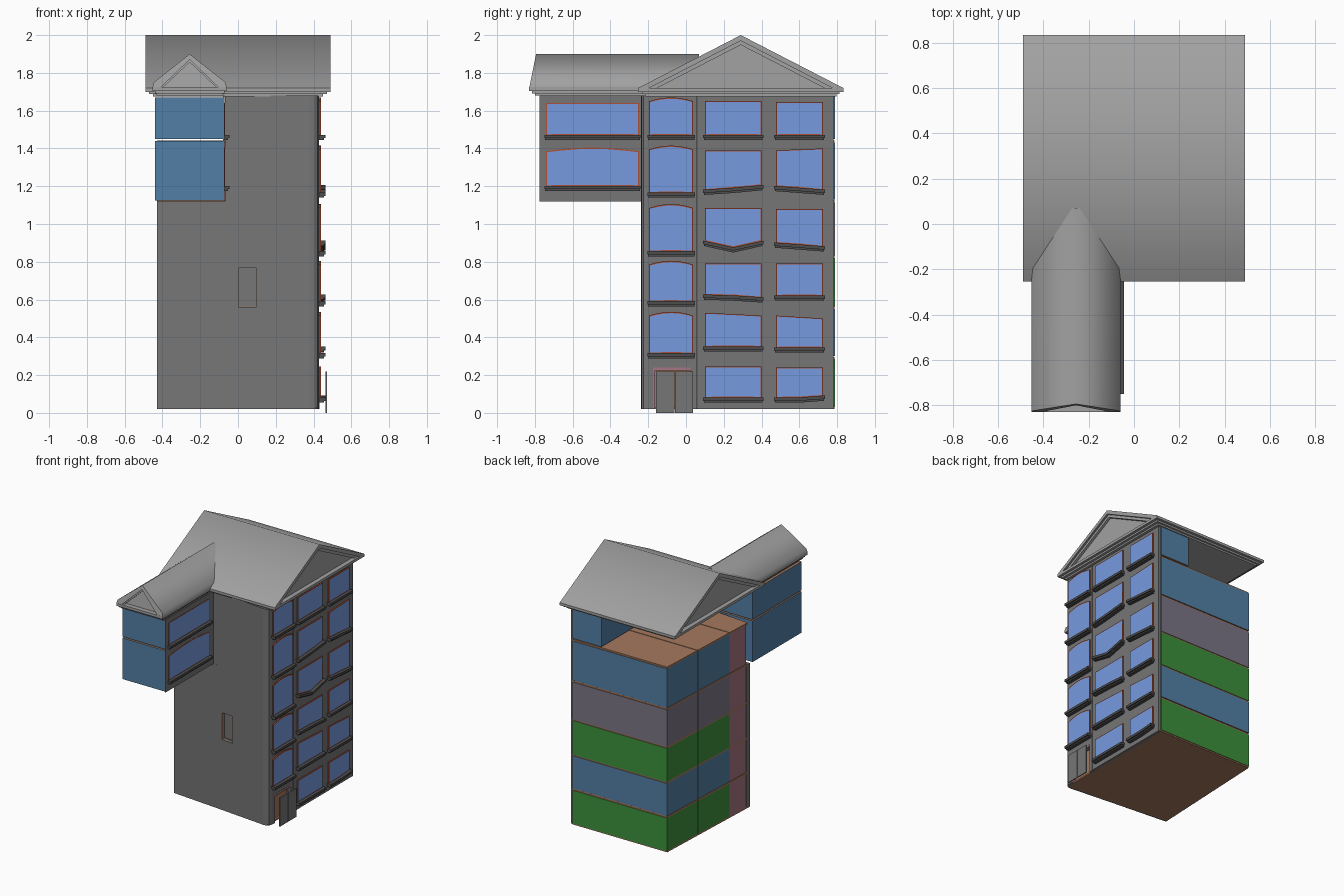
import bpy, bmesh, math

if "Cube" in bpy.data.objects:
    bpy.data.objects.remove(bpy.data.objects["Cube"])

def material(name, rgb):
    m = bpy.data.materials.new(name)
    m.diffuse_color = (*rgb, 1)
    m.use_nodes = True
    m.node_tree.nodes["Principled BSDF"].inputs["Base Color"].default_value = m.diffuse_color
    return m

WALL = material("wall grey", (0.18, 0.18, 0.18))
ROOF = material("roof grey", (0.36, 0.36, 0.36))
TRIM = material("dark trim", (0.075, 0.075, 0.075))
GLASS = material("window blue", (0.18, 0.33, 0.74))
FRAME = material("frame rust", (0.42, 0.08, 0.035))
GREEN = material("room green", (0.045, 0.28, 0.045))
BLUE = material("room blue", (0.085, 0.215, 0.38))
PURPLE = material("room mauve", (0.20, 0.18, 0.24))
PINK = material("stair pink", (0.38, 0.18, 0.23))
TAN = material("floor tan", (0.38, 0.19, 0.11))

def finish(name, bm, *mats, smooth=None):
    bmesh.ops.recalc_face_normals(bm, faces=bm.faces[:])
    me = bpy.data.meshes.new(name)
    bm.to_mesh(me)
    bm.free()
    for m in mats:
        me.materials.append(m)
    ob = bpy.data.objects.new(name, me)
    bpy.context.collection.objects.link(ob)
    if smooth:
        me.shade_smooth()
        me.set_sharp_from_angle(angle=math.radians(smooth))
    return ob

def skew(co):
    """The plan is not square: front wall runs back to the left, left side leans in."""
    if co.y < -0.1:
        co.y += (0.4 - co.x) * 0.096
    if co.x < -0.3:
        co.x = -0.39 - 0.042 * (0.79 - co.y)

def boxes(name, specs, mat, cap=None, warp=None):
    """Boxes given as x0,x1,y0,y1,z0,z1; cap colours the level faces."""
    bm = bmesh.new()
    for x0, x1, y0, y1, z0, z1 in specs:
        for v in bmesh.ops.create_cube(bm, size=1)["verts"]:
            v.co = (x1 if v.co.x > 0 else x0, y1 if v.co.y > 0 else y0, z1 if v.co.z > 0 else z0)
            if warp:
                warp(v.co)
    if cap:
        bm.normal_update()
        for f in bm.faces:
            f.material_index = int(abs(f.normal.z) > 0.5)
    return finish(name, bm, mat, *([cap] if cap else []))

def prism(name, axis, pts, a, b, mat, lean=0, smooth=None):
    """Extrude a 2D profile along an axis; lean slopes the first end with height."""
    def place(p, t):
        u, v = p
        return {"x": (t, u, v), "y": (u, t, v), "z": (u, v, t)}[axis]
    bm = bmesh.new()
    r0 = [bm.verts.new(place(p, a + lean * (p[1] - 1.72))) for p in pts]
    r1 = [bm.verts.new(place(p, b)) for p in pts]
    n = len(pts)
    bm.faces.new(r0)
    bm.faces.new(r1[::-1])
    for i in range(n):
        bm.faces.new((r0[i], r1[i], r1[(i + 1) % n], r0[(i + 1) % n]))
    return finish(name, bm, mat, smooth=smooth)

def chevron(c, h, z0, z1, t):
    k = h * t / (z1 - z0)
    return [(c - h, z0), (c, z1), (c + h, z0), (c + h - k, z0), (c, z1 - t), (c - h + k, z0)]

def window(name, x, y0, y1, bl, bm_, br, tl, tr, arch=0):
    """Framed pane facing +x, with a sill following its lower edge."""
    ym = (y0 + y1) / 2
    pts = [(y0, bl), (ym, bm_), (y1, br)]
    steps = 6 if arch else 1
    for i in range(steps + 1):
        s = i / steps
        pts.append((y1 + (y0 - y1) * s, tr + (tl - tr) * s + arch * (1 - (2 * s - 1) ** 2)))
    bm = bmesh.new()
    back = [bm.verts.new((x, *p)) for p in pts]
    front = [bm.verts.new((x + 0.009, *p)) for p in pts]
    n = len(pts)
    for i in range(n):
        bm.faces.new((back[i], back[(i + 1) % n], front[(i + 1) % n], front[i]))
    pane = bm.faces.new(front)
    bm.normal_update()
    bmesh.ops.inset_individual(bm, faces=[pane], thickness=0.007, depth=0)
    pane.material_index = 1
    finish(name, bm, FRAME, GLASS)
    for part, top, low, out, e in (("sill", 0.002, 0.016, 0.034, 0.010), ("sill_bracket", -0.016, 0.026, 0.024, 0.006)):
        prof = [(y0 - e, bl + top), (ym, bm_ + top), (y1 + e, br + top),
                (y1 + e, br - low), (ym, bm_ - low), (y0 - e, bl - low)]
        prism(f"{name}_{part}", "x", prof, x - 0.002, x + out, TRIM)

# Stacked rooms, open to view at the back and left
floors = [(0.03, 0.285, GREEN), (0.30, 0.55, BLUE), (0.56, 0.82, GREEN),
          (0.83, 1.115, PURPLE), (1.13, 1.43, BLUE)]
for i, (z0, z1, mat) in enumerate(floors):
    boxes(f"rooms_floor_{i + 1}", [(-0.39, 0.41, 0.075, 0.435, z0, z1), (-0.39, 0.41, 0.441, 0.79, z0, z1)], mat, TAN, skew)
    boxes(f"stairwell_floor_{i + 1}", [(-0.39, 0.39, -0.195, 0.07, z0, z1)], PINK, TAN, skew)
    boxes(f"floor_slab_{i + 1}", [(-0.39, 0.41, -0.21, 0.07, z1 - 0.002, z1 + 0.012), (-0.39, 0.41, 0.075, 0.435, z1 - 0.002, z1 + 0.012),
                                  (-0.39, 0.41, 0.441, 0.785, z1 - 0.002, z1 + 0.012)], TAN, None, skew)
boxes("attic_room", [(0.165, 0.41, 0.02, 0.79, 1.45, 1.675)], BLUE, TAN)
boxes("ground_slab", [(-0.39, 0.415, -0.23, 0.785, 0.02, 0.032)], TAN, None, skew)

# Front wall, with a small opening
boxes("front_wall", [(-0.39, 0.0, -0.24, -0.20, 0.02, 1.12), (0.10, 0.38, -0.24, -0.20, 0.02, 1.12),
                     (0.0, 0.10, -0.24, -0.20, 0.02, 0.56), (0.0, 0.10, -0.24, -0.20, 0.77, 1.12),
                     (-0.07, 0.38, -0.24, -0.20, 1.12, 1.68), (0.0, 0.10, -0.204, -0.197, 0.56, 0.77)], WALL, None, skew)
boxes("opening_reveal", [(0.0, 0.003, -0.239, -0.205, 0.56, 0.766), (0.097, 0.10, -0.239, -0.205, 0.56, 0.766)], TAN, None, skew)
boxes("opening_head", [(0.0, 0.10, -0.239, -0.205, 0.766, 0.77)], PINK, None, skew)
prism("rounded_corner", "z", [(0.38, -0.238), (0.405, -0.236), (0.422, -0.225), (0.43, -0.20), (0.405, -0.195), (0.38, -0.198)],
      0.02, 1.68, WALL)

# Right facade with doorway
boxes("right_wall", [(0.405, 0.43, -0.20, -0.17, 0.02, 0.24), (0.405, 0.43, 0.025, 0.053, 0.02, 0.24),
                     (0.405, 0.43, -0.20, 0.053, 0.24, 1.68), (0.405, 0.43, 0.06, 0.78, 0.02, 1.68)], WALL)
boxes("facade_joint", [(0.405, 0.424, 0.053, 0.06, 0.02, 1.68)], TRIM)
boxes("door_surround", [(0.40, 0.431, -0.174, -0.164, 0.02, 0.24), (0.40, 0.431, -0.174, 0.025, 0.225, 0.24)], PINK)
boxes("door_recess", [(0.391, 0.40, -0.17, 0.025, 0.02, 0.24)], TAN)
boxes("door_leaves", [(0.462, 0.47, -0.16, -0.062, 0.0, 0.22), (0.462, 0.47, -0.059, 0.036, 0.0, 0.22)], WALL)

# Facade windows: lower edge left, middle, right, then top left, top right
for i, (b, t) in enumerate([(0.315, 0.515), (0.59, 0.785), (0.855, 1.085), (1.165, 1.395), (1.47, 1.65)]):
    window(f"stair_window_{i + 2}", 0.43, -0.195, 0.038, b, b, b, t, t, 0.02)
middle = [(0.08, 0.08, 0.08, 0.245, 0.245), (0.35, 0.35, 0.35, 0.53, 0.515), (0.625, 0.62, 0.61, 0.79, 0.79),
          (0.91, 0.875, 0.91, 1.085, 1.085), (1.18, 1.19, 1.205, 1.39, 1.39), (1.47, 1.47, 1.47, 1.65, 1.65)]
rear = [(0.08, 0.08, 0.09, 0.24, 0.24), (0.345, 0.345, 0.345, 0.515, 0.50), (0.62, 0.62, 0.62, 0.79, 0.79),
        (0.90, 0.89, 0.88, 1.08, 1.08), (1.20, 1.19, 1.18, 1.39, 1.40), (1.47, 1.47, 1.47, 1.645, 1.645)]
for i in range(6):
    window(f"middle_window_{i + 1}", 0.43, 0.10, 0.40, *middle[i])
    window(f"rear_window_{i + 1}", 0.43, 0.477, 0.725, *rear[i])

# Overhanging wing, two floors
boxes("wing_rooms", [(-0.44, -0.079, -0.775, -0.18, 1.125, 1.44), (-0.44, -0.079, -0.775, -0.18, 1.45, 1.67)], BLUE, TAN)
boxes("wing_wall", [(-0.079, -0.071, -0.775, -0.18, 1.12, 1.68)], WALL)
window("wing_lower_window", -0.078, -0.74, -0.25, 1.20, 1.20, 1.20, 1.385, 1.385, 0.02)
window("wing_upper_window", -0.078, -0.74, -0.25, 1.47, 1.47, 1.47, 1.64, 1.64)

# Main roof: stepped cornice, raking mouldings, recessed gable
MC, MH = 0.29, 0.543
boxes("main_cornice", [(-0.49, 0.49, MC - MH, MC + MH, 1.70, 1.72),
                       (-0.47, 0.47, MC - MH + 0.02, MC + MH - 0.02, 1.687, 1.70),
                       (-0.45, 0.45, MC - MH + 0.035, MC + MH - 0.035, 1.675, 1.687)], ROOF)
prism("main_roof", "x", chevron(MC, MH, 1.72, 2.0, 0.03), -0.49, 0.49, ROOF, smooth=60)
prism("main_raking_moulding", "x", chevron(MC, MH - 0.058, 1.72, 1.97, 0.022), -0.475, 0.475, ROOF)
prism("main_gable", "x", [(MC - 0.45, 1.72), (MC + 0.45, 1.72), (MC, 1.952)], -0.456, 0.456, ROOF)

# Wing roof, running into the main slope
WC, WH = -0.256, 0.196
boxes("wing_cornice", [(WC - WH, WC + WH, -0.83, -0.20, 1.705, 1.725),
                       (WC - WH + 0.012, WC + WH - 0.012, -0.815, -0.20, 1.692, 1.705),
                       (WC - WH + 0.02, WC + WH - 0.02, -0.80, -0.20, 1.68, 1.692)], ROOF)
wing_profile = [(WC - WH, 1.725), (WC - WH + 0.006, 1.75), (WC, 1.9), (WC + WH - 0.006, 1.75), (WC + WH, 1.725),
                (WC + WH - 0.045, 1.725), (WC, 1.87), (WC - WH + 0.045, 1.725)]
prism("wing_roof", "y", wing_profile, -0.83, 0.07, ROOF, lean=0.2, smooth=78)
prism("wing_raking_moulding", "y", chevron(WC, WH - 0.04, 1.725, 1.872, 0.016), -0.815, -0.20, ROOF, lean=0.2)
prism("wing_gable", "y", [(WC - 0.14, 1.725), (WC + 0.14, 1.725), (WC, 1.858)], -0.795, -0.20, ROOF, lean=0.15)
